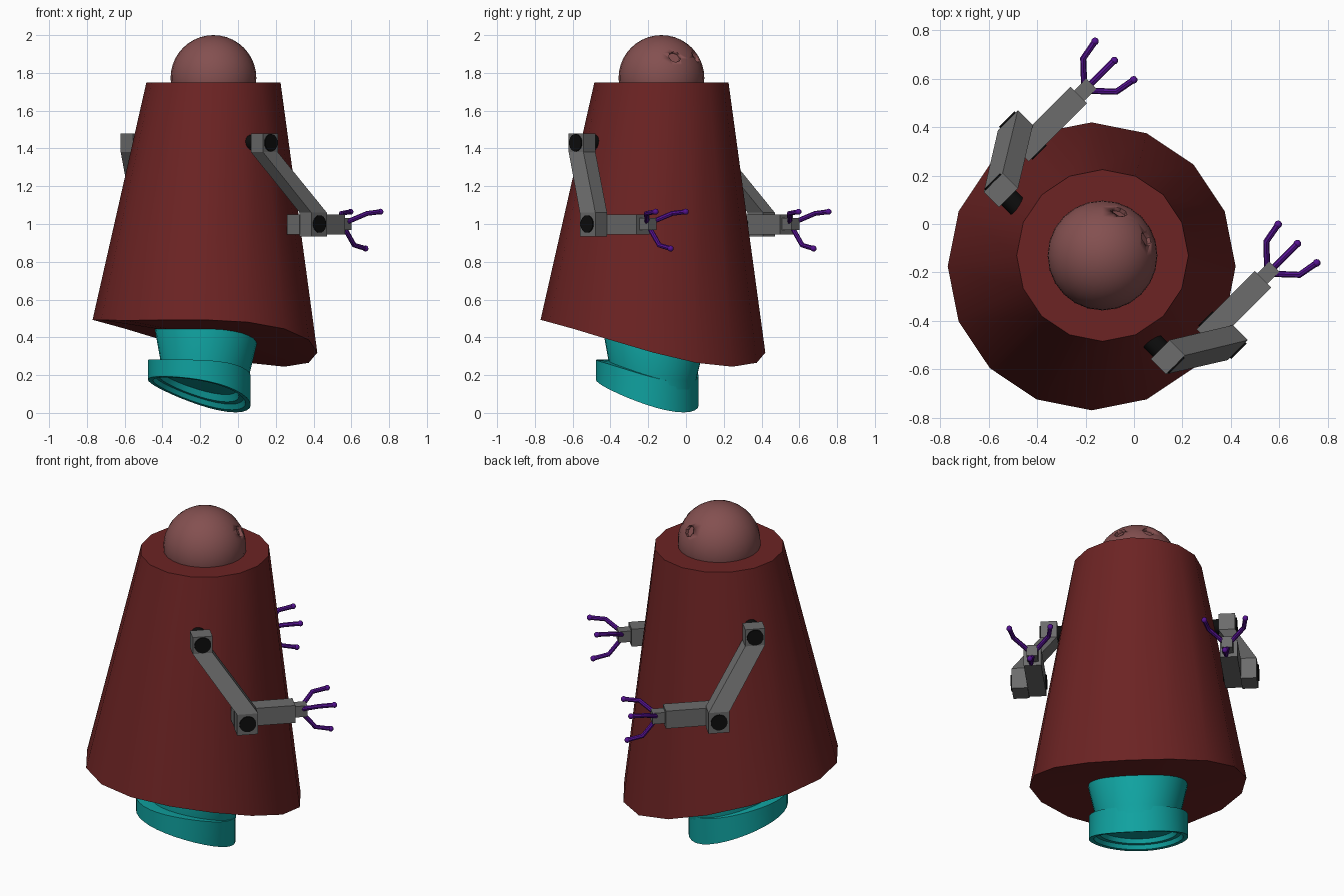
import bpy, bmesh
from math import sin, cos, pi, sqrt, radians
from mathutils import Vector

if "Cube" in bpy.data.objects:
    bpy.data.objects.remove(bpy.data.objects["Cube"])

R2 = sqrt(2)


def world(u, v, z):
    """The robot faces +x+y: u = forward, v = sideways."""
    return Vector(((u + v) / R2, (u - v) / R2, z))


def material(name, rgb):
    m = bpy.data.materials.new(name)
    m.diffuse_color = (*rgb, 1)
    m.use_nodes = True
    m.node_tree.nodes["Principled BSDF"].inputs["Base Color"].default_value = m.diffuse_color
    return m


RED = material("dark_red", (0.15, 0.017, 0.017))
PINK = material("dusty_pink", (0.23, 0.08, 0.08))
TEAL = material("teal", (0.005, 0.36, 0.35))
PURPLE = material("purple", (0.09, 0.006, 0.28))
BLACK = material("black", (0.004, 0.004, 0.004))
GREY = material("arm_grey", (0.15, 0.15, 0.15))


def finish(ob, mat, smooth=None):
    ob.data.materials.append(mat)
    if smooth:
        bpy.ops.object.select_all(action='DESELECT')
        ob.select_set(True)
        bpy.context.view_layer.objects.active = ob
        bpy.ops.object.shade_smooth_by_angle(angle=radians(smooth))
    return ob


def loft(name, rings, mat, smooth=None):
    """Skin a list of point rings and close both ends with fans."""
    bm = bmesh.new()
    loops = [[bm.verts.new(p) for p in ring] for ring in rings]
    n = len(loops[0])
    for a, b in zip(loops, loops[1:]):
        for i in range(n):
            j = (i + 1) % n
            bm.faces.new((a[i], a[j], b[j], b[i]))
    for loop in (loops[0], loops[-1]):
        if n == 4:
            bm.faces.new(loop)
        else:
            hub = bm.verts.new(sum((v.co for v in loop), Vector()) / n)
            for i in range(n):
                bm.faces.new((loop[i], loop[(i + 1) % n], hub))
    bmesh.ops.recalc_face_normals(bm, faces=bm.faces)
    me = bpy.data.meshes.new(name)
    bm.to_mesh(me)
    bm.free()
    ob = bpy.data.objects.new(name, me)
    bpy.context.collection.objects.link(ob)
    return finish(ob, mat, smooth)


def bent_ring(c, r, z, slope, bend, n):
    """Circle at x = y = c whose height sags towards the front."""
    pts = []
    for i in range(n):
        a = 2 * pi * i / n
        u = r * cos(a)
        pts.append(world(c * R2 + u, r * sin(a), z + slope * u + bend * u * u))
    return pts


def rect(u, v, z, hu, hv):
    return [world(u + a * hu, v + b * hv, z) for a, b in ((-1, -1), (1, -1), (1, 1), (-1, 1))]


def disc(name, p, q, r, mat, n=20):
    axis = q - p
    bpy.ops.mesh.primitive_cylinder_add(vertices=n, radius=r, depth=axis.length, location=(p + q) / 2)
    ob = bpy.context.object
    ob.name = name
    ob.rotation_euler = axis.to_track_quat('Z', 'Y').to_euler()
    return finish(ob, mat, 40)


# Body: tapered gown with a sagging hem
loft("body", [bent_ring(-0.13, 0.355, 1.75, 0, 0, 16),
              bent_ring(-0.175, 0.595, 0.445, -0.206, -0.22, 16)], RED, 35)

# Thruster neck, collar and hollow nozzle
loft("thruster_neck", [bent_ring(-0.17, 0.25, 0.48, -0.2, -0.22, 32),
                       bent_ring(-0.17, 0.272, 0.42, -0.2, -0.22, 32),
                       bent_ring(-0.175, 0.235, 0.25, -0.22, -0.45, 32),
                       bent_ring(-0.18, 0.235, 0.20, -0.3, -0.4, 32)], TEAL, 40)
nozzle = [(0.22, 0.255, -0.22, -0.45), (0.272, 0.255, -0.22, -0.45),
          (0.272, 0.12, -0.35, -0.3), (0.245, 0.12, -0.35, -0.3),
          (0.235, 0.145, -0.35, -0.3), (0.21, 0.145, -0.35, -0.3),
          (0.20, 0.175, -0.33, -0.3)]
loft("thruster_nozzle", [bent_ring(-0.205, *k, 32) for k in nozzle], TEAL, 30)

# Head with two sunken eyes
centre = Vector((-0.13, -0.13, 1.773))
bpy.ops.mesh.primitive_uv_sphere_add(segments=24, ring_count=20, radius=0.227, location=centre)
head = bpy.context.object
head.name = "head"
finish(head, PINK, 30)
for side in (-1, 1):
    d = world(0.177, side * 0.078, 0.112).normalized()
    cutter = disc("eye_cutter", centre + d * 0.205, centre + d * 0.26, 0.033, PINK, 8)
    mod = head.modifiers.new("eye", 'BOOLEAN')
    mod.operation = 'DIFFERENCE'
    mod.object = cutter
    bpy.context.view_layer.objects.active = head
    bpy.ops.object.modifier_apply(modifier=mod.name)
    bpy.data.objects.remove(cutter)

# Arms, one on each side
for side, tag in ((1, "right"), (-1, "left")):
    def at(u, v, z):
        return world(u, side * v, z)

    loft(tag + "_upper_arm", [rect(-0.29, side * 0.488, 1.48, 0.055, 0.045),
                              rect(-0.29, side * 0.488, 1.38, 0.055, 0.045),
                              rect(-0.065, side * 0.628, 1.06, 0.058, 0.044),
                              rect(-0.065, side * 0.628, 0.935, 0.058, 0.044)], GREY)
    loft(tag + "_forearm", [rect(0.045, side * 0.538, z, 0.17, 0.048) for z in (0.945, 1.05)], GREY)
    loft(tag + "_wrist", [rect(0.235, side * 0.535, z, 0.05, 0.03) for z in (0.967, 1.033)], GREY)

    # Black joint caps
    disc(tag + "_shoulder_joint", at(-0.29, 0.36, 1.43), at(-0.29, 0.45, 1.43), 0.042, BLACK)
    disc(tag + "_shoulder_cap", at(-0.29, 0.52, 1.43), at(-0.29, 0.54, 1.43), 0.046, BLACK)
    disc(tag + "_elbow_outer_cap", at(-0.065, 0.65, 1.0), at(-0.065, 0.679, 1.0), 0.046, BLACK)
    disc(tag + "_elbow_inner_cap", at(-0.067, 0.484, 1.0), at(-0.067, 0.51, 1.0), 0.042, BLACK)

    # Three splayed fingers
    for k, deg in enumerate((-90, 30, 150)):
        a = radians(deg)
        pts = [at(u, 0.535 + r * cos(a), 1.0 + r * sin(a))
               for u, r in ((0.265, 0.025), (0.335, 0.112), (0.42, 0.13))]
        cu = bpy.data.curves.new("finger", 'CURVE')
        cu.dimensions = '3D'
        cu.bevel_depth = 0.013
        cu.bevel_resolution = 2
        cu.use_fill_caps = True
        sp = cu.splines.new('POLY')
        sp.points.add(2)
        for p, co in zip(sp.points, pts):
            p.co = (*co, 1)
        ob = bpy.data.objects.new(f"{tag}_finger_{k + 1}", cu)
        bpy.context.collection.objects.link(ob)
        bpy.ops.object.select_all(action='DESELECT')
        ob.select_set(True)
        bpy.context.view_layer.objects.active = ob
        bpy.ops.object.convert(target='MESH')
        finish(bpy.context.object, PURPLE, 40)
        bpy.ops.mesh.primitive_uv_sphere_add(segments=10, ring_count=6, radius=0.016, location=pts[2])
        bpy.context.object.name = f"{tag}_fingertip_{k + 1}"
        finish(bpy.context.object, PURPLE, 60)
